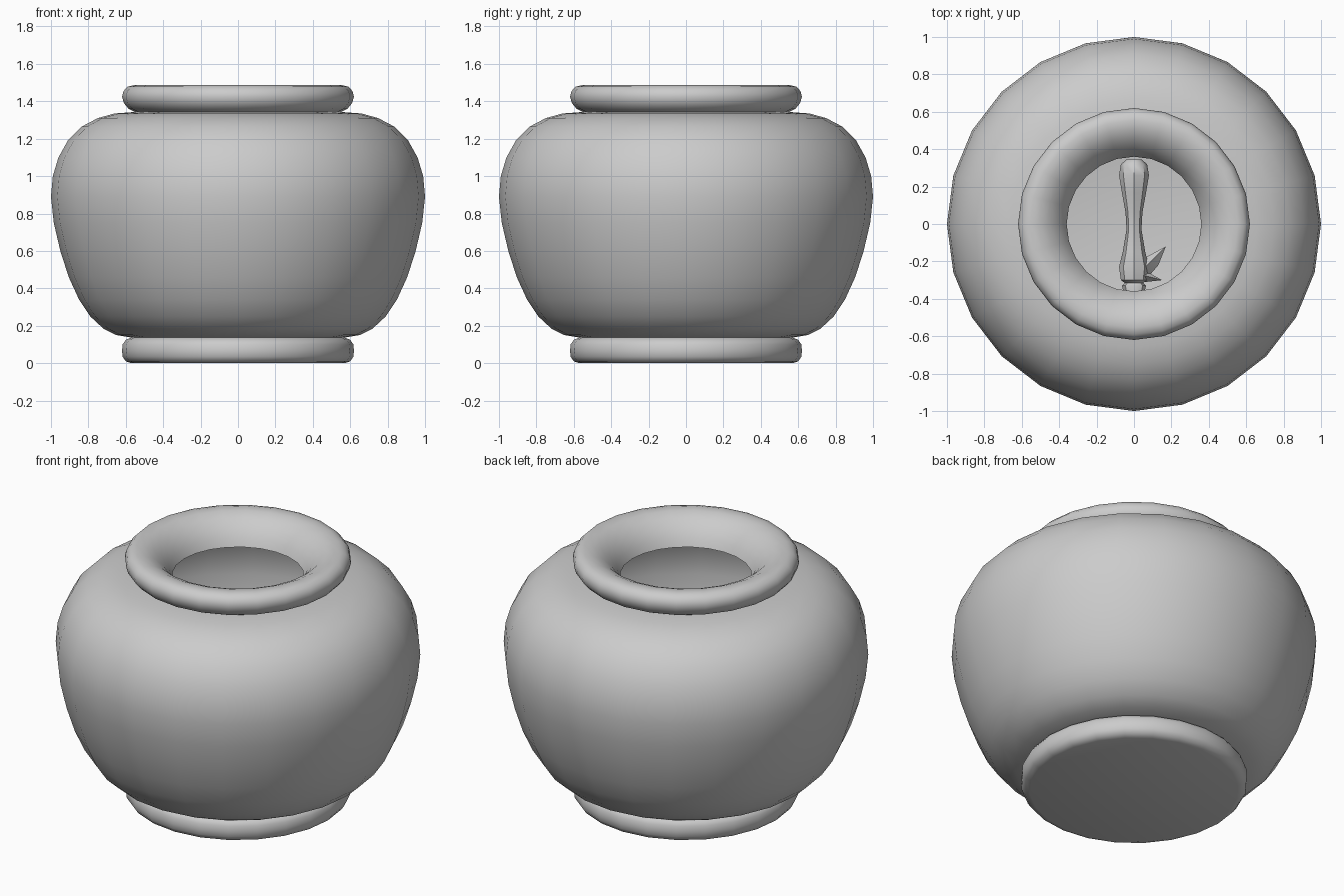
import bpy, bmesh
from math import sin, cos, pi, radians

if "Cube" in bpy.data.objects:
    bpy.data.objects.remove(bpy.data.objects["Cube"])


def finish(bm, name, angle):
    bmesh.ops.remove_doubles(bm, verts=bm.verts, dist=1e-5)
    mesh = bpy.data.meshes.new(name)
    bm.to_mesh(mesh)
    bm.free()
    obj = bpy.data.objects.new(name, mesh)
    bpy.context.collection.objects.link(obj)
    bpy.ops.object.select_all(action='DESELECT')
    bpy.context.view_layer.objects.active = obj
    obj.select_set(True)
    bpy.ops.object.shade_smooth_by_angle(angle=radians(angle))
    return obj


def skin(bm, rings):
    """Bridge a list of equal rings of points into quads."""
    rows = [[bm.verts.new(p) for p in ring] for ring in rings]
    n = len(rows[0])
    for a, b in zip(rows, rows[1:]):
        for i in range(n):
            j = (i + 1) % n
            bm.faces.new((a[i], a[j], b[j], b[i]))
    return rows


def lathe(name, profile, sides=24):
    bm = bmesh.new()
    skin(bm, [[(r * cos(2 * pi * i / sides), r * sin(2 * pi * i / sides), z)
               for i in range(sides)] for r, z in profile])
    return finish(bm, name, 50)


# Foot ring with closed underside
lathe("foot", [(0, 0), (0.57, 0), (0.60, 0.01), (0.617, 0.035), (0.62, 0.065),
               (0.617, 0.10), (0.60, 0.125), (0.57, 0.137)])

# Outer belly
lathe("belly", [(0.57, 0.137), (0.65, 0.15), (0.72, 0.185), (0.79, 0.25),
                (0.85, 0.34), (0.905, 0.46), (0.95, 0.60), (0.985, 0.75),
                (1.0, 0.89), (0.99, 1.0), (0.96, 1.10), (0.91, 1.19),
                (0.835, 1.265), (0.75, 1.31), (0.66, 1.335), (0.55, 1.343)])

# Rolled rim funnelling down to the mouth
lathe("rim", [(0.55, 1.343), (0.585, 1.36), (0.61, 1.39), (0.62, 1.425),
              (0.612, 1.455), (0.59, 1.478), (0.555, 1.487), (0.51, 1.482),
              (0.46, 1.46), (0.415, 1.42), (0.38, 1.375), (0.36, 1.33)])

# Hollow inside
lathe("inner_wall", [(0.36, 1.33), (0.55, 1.315), (0.72, 1.28), (0.82, 1.23),
                     (0.92, 1.10), (0.96, 0.89), (0.91, 0.60), (0.81, 0.34),
                     (0.70, 0.22), (0.55, 0.17), (0, 0.165)])

# Bone-like piece lying on the floor of the pot: y, half width, height
bm = bmesh.new()
sections = [(-0.42, 0.04, 0.04), (-0.33, 0.065, 0.055), (-0.315, 0.05, 0.05),
            (-0.30, 0.07, 0.07), (-0.23, 0.08, 0.08), (-0.15, 0.06, 0.065),
            (-0.03, 0.04, 0.05), (0.06, 0.045, 0.05), (0.17, 0.065, 0.065),
            (0.26, 0.08, 0.08), (0.32, 0.07, 0.07), (0.345, 0.04, 0.04)]
rows = skin(bm, [[(w * cos(2 * pi * i / 8), y, 0.25 + h * sin(2 * pi * i / 8))
                  for i in range(8)] for y, w, h in sections])
bm.faces.new(rows[0])
bm.faces.new(reversed(rows[-1]))
bmesh.ops.recalc_face_normals(bm, faces=bm.faces)
finish(bm, "bone", 40)

# Pointed spurs on one side of it
bm = bmesh.new()
for base, tip in ((((0.06, -0.18), (0.07, -0.29), (0.13, -0.22)), (0.17, -0.12)),
                  (((0.06, -0.25), (0.06, -0.31), (0.09, -0.27)), (0.15, -0.30))):
    low = [bm.verts.new((x, y, 0.24)) for x, y in base]
    top = bm.verts.new((base[0][0], sum(p[1] for p in base) / 3, 0.29))
    end = bm.verts.new((*tip, 0.25))
    bmesh.ops.convex_hull(bm, input=low + [top, end])
bmesh.ops.recalc_face_normals(bm, faces=bm.faces)
finish(bm, "bone_spurs", 30)
